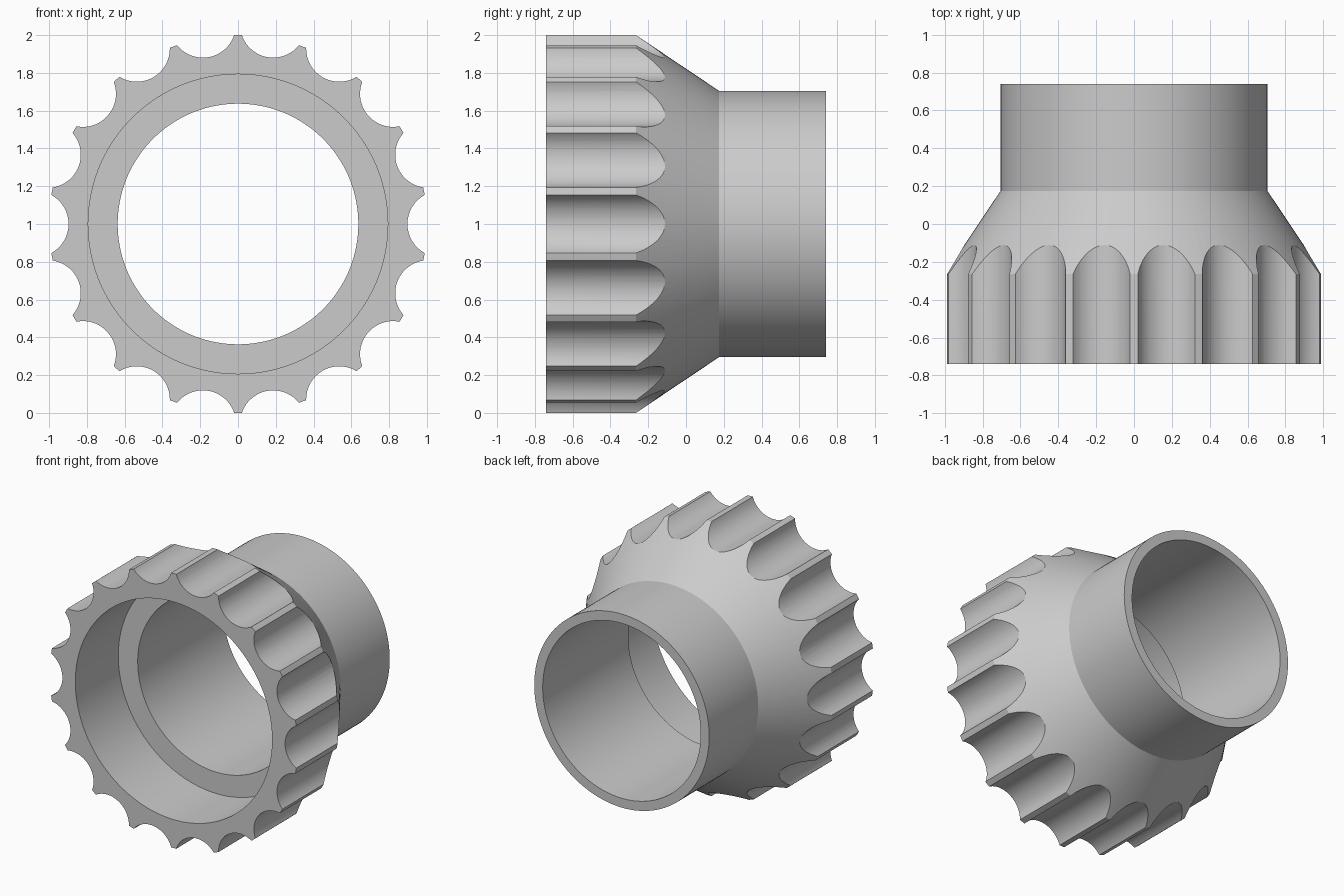
import bpy
import bmesh
from math import cos, sin, pi, radians

SEGMENTS = 144
GROOVES = 18

cube = bpy.data.objects.get("Cube")
if cube:
    bpy.data.objects.remove(cube, do_unlink=True)

grey = bpy.data.materials.new("plain grey")
grey.use_nodes = True
colour = (0.6, 0.6, 0.6, 1)
grey.diffuse_color = colour
grey.node_tree.nodes["Principled BSDF"].inputs["Base Color"].default_value = colour


def make_object(name, bm):
    bmesh.ops.recalc_face_normals(bm, faces=bm.faces)
    mesh = bpy.data.meshes.new(name)
    bm.to_mesh(mesh)
    bm.free()
    mesh.materials.append(grey)
    obj = bpy.data.objects.new(name, mesh)
    bpy.context.collection.objects.link(obj)
    return obj


def lathe(name, profile):
    """Revolve a closed (radius, y) profile about the y axis at z = 1."""
    bm = bmesh.new()
    rings = []
    for i in range(SEGMENTS):
        a = 2 * pi * i / SEGMENTS
        rings.append([bm.verts.new((r * cos(a), y, 1 + r * sin(a))) for r, y in profile])
    for i, ring in enumerate(rings):
        after = rings[(i + 1) % SEGMENTS]
        for j in range(len(profile)):
            k = (j + 1) % len(profile)
            bm.faces.new((ring[j], ring[k], after[k], after[j]))
    return make_object(name, bm)


def groove_cutters(centre, radius, front, back, sides=64):
    """Ring of round bars lying along y."""
    bm = bmesh.new()
    for i in range(GROOVES):
        a = 2 * pi * i / GROOVES
        x, z = centre * cos(a), 1 + centre * sin(a)
        ends = [[bm.verts.new((x + radius * cos(a + 2 * pi * s / sides), y,
                               z + radius * sin(a + 2 * pi * s / sides)))
                 for s in range(sides)] for y in (front, back)]
        for end in ends:
            bm.faces.new(end)
        for s in range(sides):
            t = (s + 1) % sides
            bm.faces.new((ends[0][s], ends[0][t], ends[1][t], ends[1][s]))
    return make_object("groove_cutters", bm)


# Collar: wide grip, cone, narrow sleeve, stepped bore
collar = lathe("grooved_collar", [
    (0.793, -0.74), (1.0, -0.74), (1.0, -0.265), (0.705, 0.175),
    (0.705, 0.74), (0.637, 0.74), (0.637, -0.245), (0.793, -0.245)])

# Finger grooves around the grip
cutters = groove_cutters(1.072, 0.175, -0.9, 0.05)
cutters.hide_render = True
cut = collar.modifiers.new("grooves", "BOOLEAN")
cut.operation = "DIFFERENCE"
cut.solver = "EXACT"
cut.object = cutters

bpy.ops.object.select_all(action="DESELECT")
collar.select_set(True)
bpy.context.view_layer.objects.active = collar
bpy.ops.object.modifier_apply(modifier=cut.name)
bpy.data.objects.remove(cutters, do_unlink=True)
bpy.ops.object.shade_smooth_by_angle(angle=radians(25))
